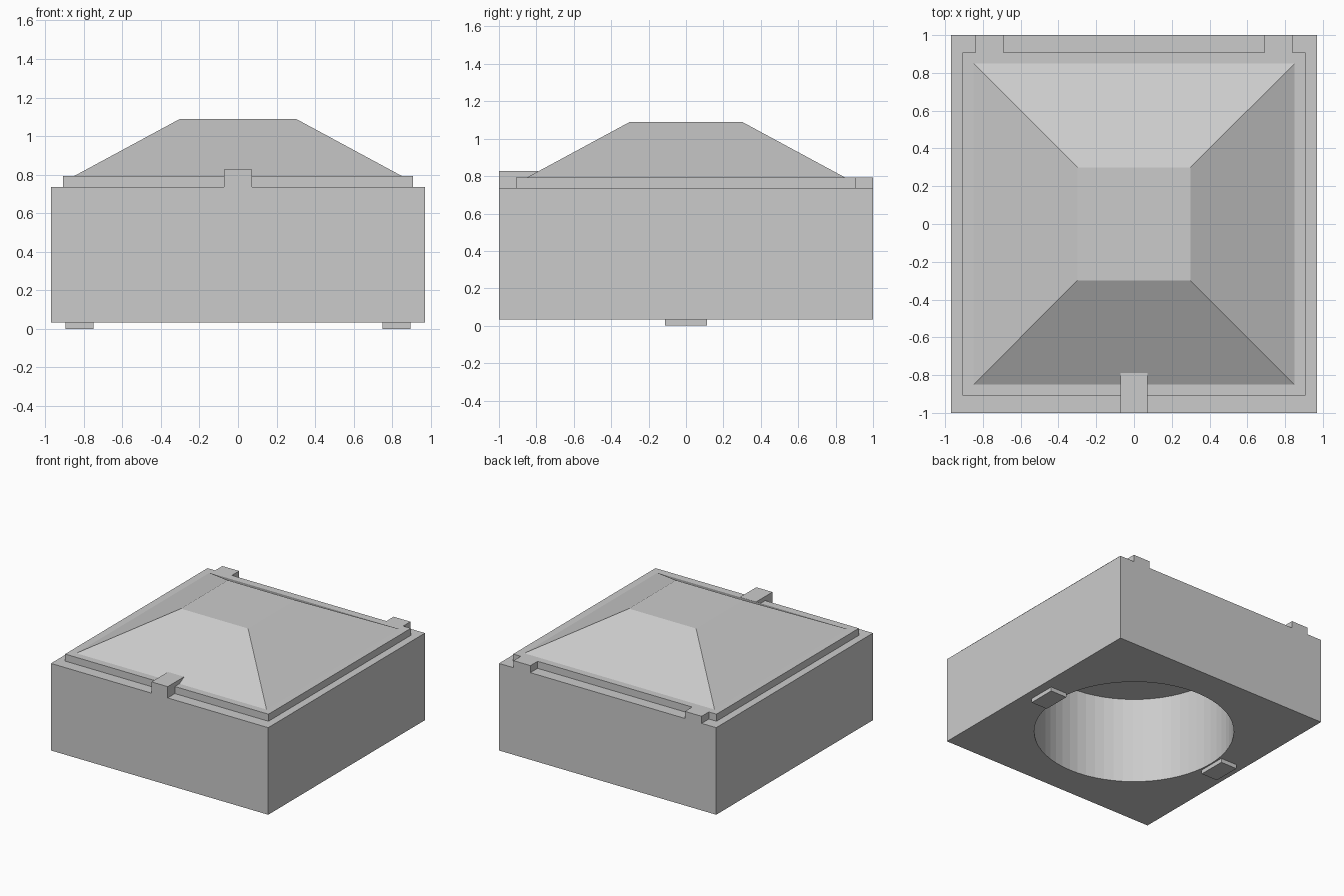
import bpy
import bmesh

if "Cube" in bpy.data.objects:
    bpy.data.objects.remove(bpy.data.objects["Cube"])

BODY_BOTTOM, BODY_TOP, PLATE_TOP = 0.033, 0.736, 0.793


def box(name, x0, x1, y0, y1, z0, z1):
    bpy.ops.mesh.primitive_cube_add(size=1)
    ob = bpy.context.object
    ob.name = name
    for v in ob.data.vertices:
        v.co = (x1 if v.co.x > 0 else x0,
                y1 if v.co.y > 0 else y0,
                z1 if v.co.z > 0 else z0)
    return ob


# Body block with a round opening from below, closed on top by the lid
body = box("body", -0.97, 0.97, -1, 1, BODY_BOTTOM, BODY_TOP)
bpy.ops.mesh.primitive_cylinder_add(vertices=64, radius=0.74, depth=2, location=(0, 0, 0.4))
cutter = bpy.context.object
cutter.name = "bore_cutter"
cutter.hide_render = True
bore = body.modifiers.new("bore", 'BOOLEAN')
bore.operation = 'DIFFERENCE'
bore.solver = 'EXACT'
bore.object = cutter
bpy.context.view_layer.objects.active = body
bpy.ops.object.modifier_apply(modifier=bore.name)
bpy.data.objects.remove(cutter)

# Lid: flat plate with a truncated pyramid raised from its top face
lid = box("lid", -0.908, 0.908, -0.908, 0.908, BODY_TOP, PLATE_TOP)
bm = bmesh.new()
bm.from_mesh(lid.data)
top = max(bm.faces, key=lambda f: f.calc_center_median().z)
for half, z in ((0.85, PLATE_TOP), (0.30, 1.09)):
    bmesh.ops.inset_region(bm, faces=[top], thickness=0.05)
    for v in top.verts:
        v.co = (half if v.co.x > 0 else -half, half if v.co.y > 0 else -half, z)
bm.to_mesh(lid.data)
bm.free()

# Front latch lying across the lid edge
box("front_latch", -0.072, 0.072, -1, -0.79, BODY_TOP, 0.827)

# Back hinge tabs and bottom feet, one pair each
for side, s in (("left", -1), ("right", 1)):
    xs = sorted((s * 0.69, s * 0.84))
    box(side + "_hinge_tab", *xs, 0.908, 1, BODY_TOP, PLATE_TOP)
    xs = sorted((s * 0.75, s * 0.896))
    box(side + "_foot", *xs, -0.113, 0.113, 0, BODY_BOTTOM)
